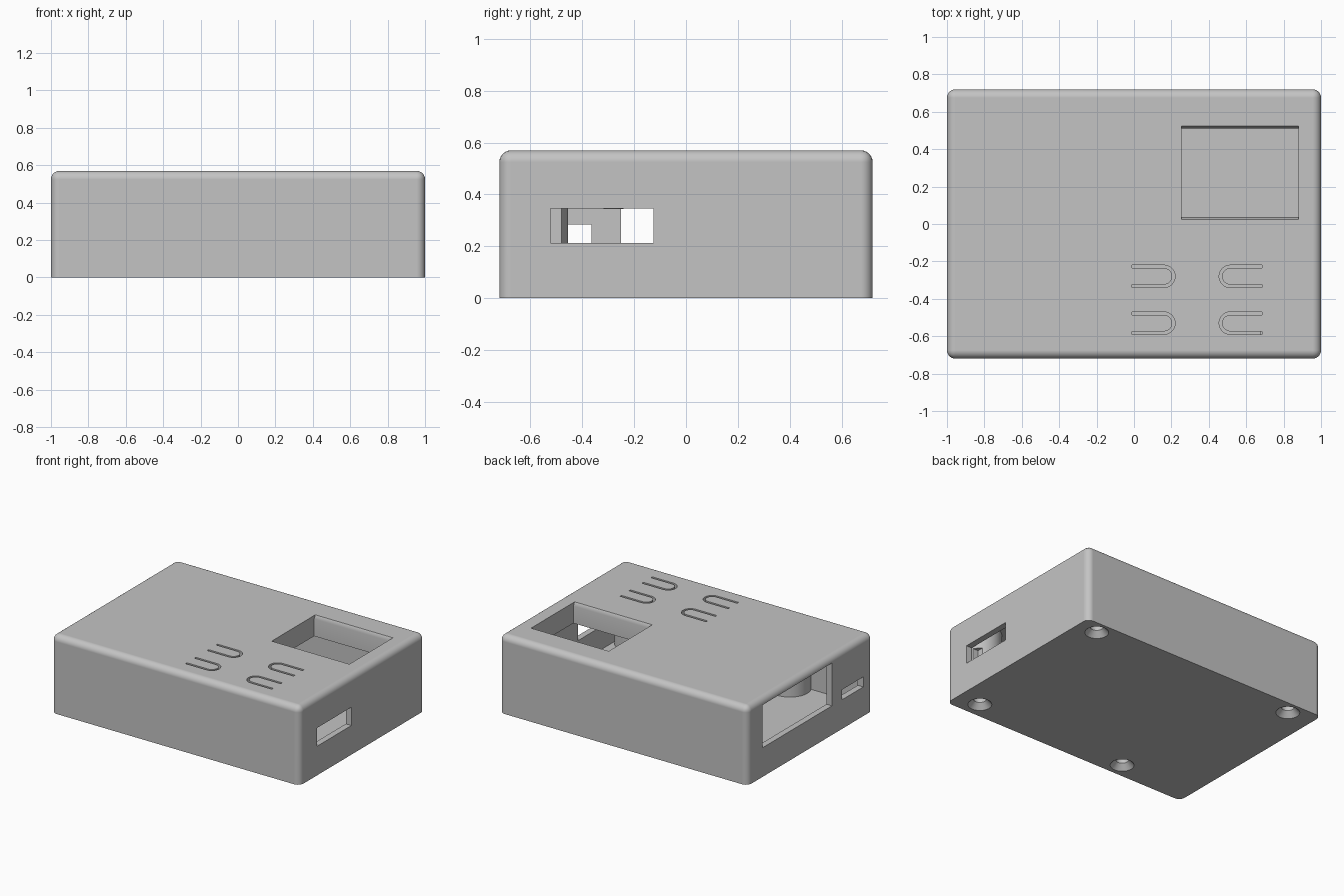
import bpy, bmesh, math
from mathutils import Vector, Matrix

if "Cube" in bpy.data.objects:
    bpy.data.objects.remove(bpy.data.objects["Cube"])

grey = bpy.data.materials.new("plain grey plastic")
grey.use_nodes = True
GREY = (0.55, 0.55, 0.55, 1)
grey.diffuse_color = GREY
grey.node_tree.nodes["Principled BSDF"].inputs["Base Color"].default_value = GREY


def finish(name, bm):
    bmesh.ops.recalc_face_normals(bm, faces=bm.faces)
    mesh = bpy.data.meshes.new(name)
    bm.to_mesh(mesh)
    bm.free()
    mesh.materials.append(grey)
    obj = bpy.data.objects.new(name, mesh)
    bpy.context.collection.objects.link(obj)
    return obj


def box(name, x, y, z, bevel=0):
    bm = bmesh.new()
    bmesh.ops.create_cube(bm, size=1)
    for v in bm.verts:
        v.co = [r[0] if c < 0 else r[1] for c, r in zip(v.co, (x, y, z))]
    if bevel:
        # round every edge except those around the base
        edges = [e for e in bm.edges if max(v.co.z for v in e.verts) > z[0]]
        bmesh.ops.bevel(bm, geom=edges, offset=bevel, segments=6, profile=0.5, affect='EDGES')
    return finish(name, bm)


def cone(name, x, y, z, r1, r2):
    bm = bmesh.new()
    bmesh.ops.create_cone(bm, cap_ends=True, segments=40, radius1=r1, radius2=r2, depth=z[1] - z[0],
                          matrix=Matrix.Translation((x, y, (z[0] + z[1]) / 2)))
    return finish(name, bm)


def extrude(name, points, direction):
    bm = bmesh.new()
    face = bm.faces.new([bm.verts.new(p) for p in points])
    new = bmesh.ops.extrude_face_region(bm, geom=[face])["geom"]
    verts = [g for g in new if isinstance(g, bmesh.types.BMVert)]
    bmesh.ops.translate(bm, verts=verts, vec=Vector(direction))
    return finish(name, bm)


def activate(obj):
    bpy.ops.object.select_all(action='DESELECT')
    obj.select_set(True)
    bpy.context.view_layer.objects.active = obj


def cut(target, cutter):
    mod = target.modifiers.new("cut", 'BOOLEAN')
    mod.operation = 'DIFFERENCE'
    mod.solver = 'EXACT'
    mod.object = cutter
    activate(target)
    bpy.ops.object.modifier_apply(modifier=mod.name)
    bpy.data.objects.remove(cutter)


WALL, TOP = 0.045, 0.57
LID = TOP - WALL
# screw posts: x, y, radius
POSTS = [(0.84, 0.62, 0.11), (-0.8, 0.62, 0.11), (0.82, -0.6, 0.145), (-0.41, -0.61, 0.14)]
# flexible buttons: arc centre x, y, and the side the arc bulges to
BUTTONS = [(x, y, side) for x, side in ((0.16, 1), (0.515, -1)) for y in (-0.28, -0.53)]

# hollow interior, leaving posts, window frame and button pins standing
cavity = box("cavity", (-1 + WALL, 1 - WALL), (-0.72 + WALL, 0.72 - WALL), (WALL, LID))
for x, y, r in POSTS:
    cut(cavity, cone("post", x, y, (0, 0.7), r, r))
cut(cavity, box("window_frame", (0.21, 0.92), (-0.01, 0.555), (0.42, 0.7)))
for x, y, side in BUTTONS:
    cut(cavity, cone("button_pin", x, y, (0.343, 0.7), 0.038, 0.038))

# outer shell
case = box("enclosure", (-1, 1), (-0.72, 0.72), (0, TOP), 0.045)
cut(case, cavity)

# screen window with eased front and back edges
profile = [(0.037, 0.3), (0.511, 0.3), (0.511, 0.545), (0.527, 0.575), (0.527, 0.7),
           (0.02, 0.7), (0.02, 0.575), (0.037, 0.545)]
cut(case, extrude("window", [(0.255, y, z) for y, z in profile], (0.625, 0, 0)))

# side openings
cut(case, box("right_slot", (0.9, 1.1), (-0.523, -0.125), (0.212, 0.345)))
cut(case, box("large_port", (-1.1, -0.93), (-0.25, 0.55), (0.212, 0.523)))
cut(case, box("small_port", (-1.1, -0.93), (-0.61, -0.365), (0.212, 0.285)))

# U-shaped slits that free the buttons
for x, y, side in BUTTONS:
    outline = []
    for r, order in ((0.06, 1), (0.044, -1)):
        arc = [(x + side * r * math.cos(a), y + order * r * math.sin(a), 0.48)
               for a in (math.pi * (i / 16 - 0.5) for i in range(17))]
        tail = x - side * 0.17
        outline += [(tail, y - order * r, 0.48)] + arc + [(tail, y + order * r, 0.48)]
    cut(case, extrude("button_slit", outline, (0, 0, 0.2)))

# countersunk screw holes
for x, y, r in POSTS:
    cut(case, cone("screw_hole", x, y, (-0.05, 0.35), 0.042, 0.042))
    cut(case, cone("countersink", x, y, (-0.01, 0.04), 0.088, 0.042))

activate(case)
bpy.ops.object.shade_smooth_by_angle(angle=math.radians(30))
weighted = case.modifiers.new("flat panels", 'WEIGHTED_NORMAL')
weighted.keep_sharp = True
